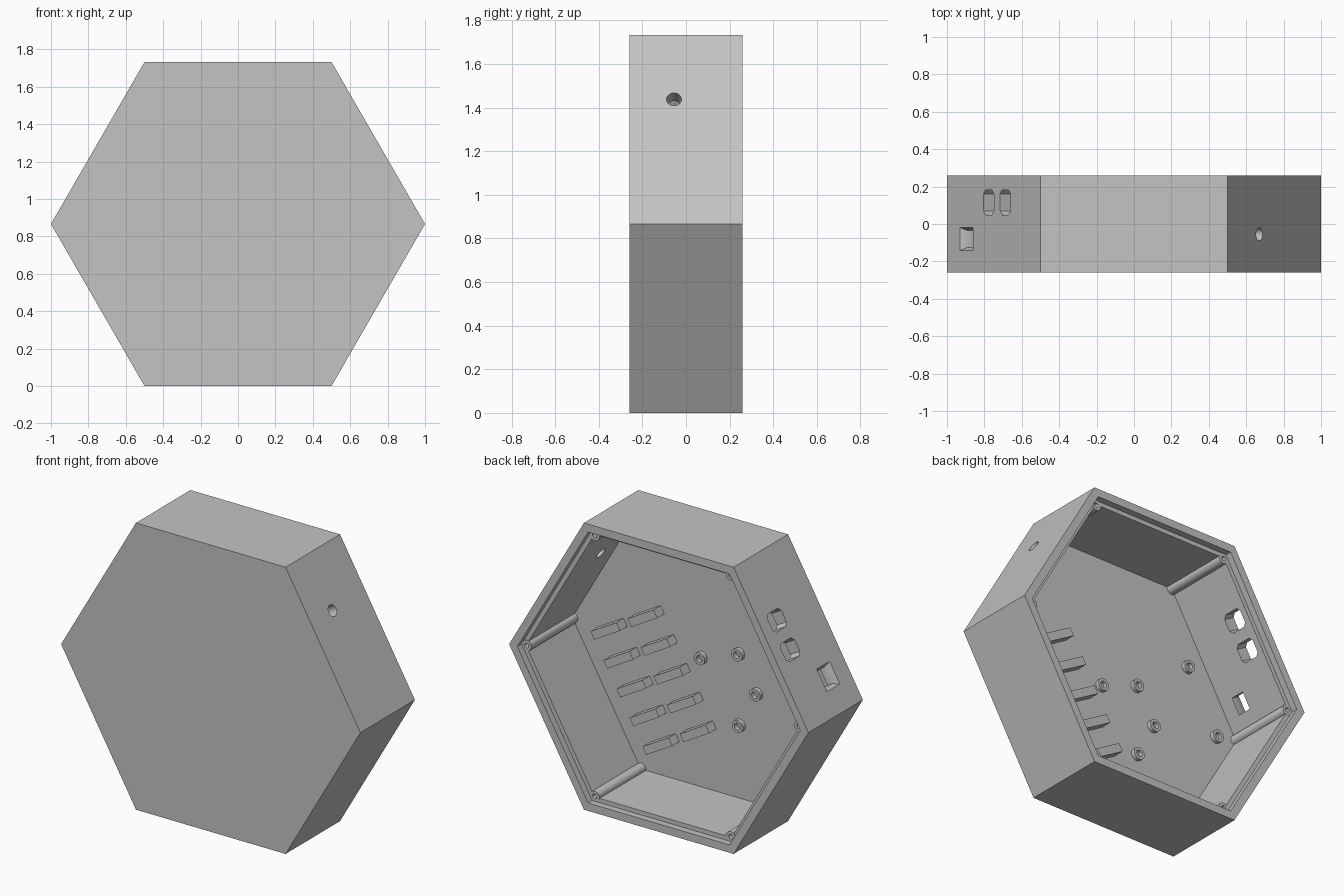
import bpy, bmesh, math
from mathutils import Vector, Matrix

if "Cube" in bpy.data.objects:
    bpy.data.objects.remove(bpy.data.objects["Cube"])

MID = math.sqrt(3) / 2          # height of the hexagon centre
BACK, LEDGE, FLOOR = 0.26, 0.22, -0.222
CAVITY = 0.915                  # corner radius of the inner cavity

grey = bpy.data.materials.new("plain_grey")
grey.use_nodes = True
grey.diffuse_color = (0.55, 0.55, 0.55, 1)
grey.node_tree.nodes["Principled BSDF"].inputs["Base Color"].default_value = (0.55, 0.55, 0.55, 1)


def loft(name, rings, closed=False):
    """Bridge rings of points; cap the ends, or join last to first."""
    bm = bmesh.new()
    loops = [[bm.verts.new(p) for p in ring] for ring in rings]
    n = len(loops[0])
    pairs = list(zip(loops, loops[1:]))
    if closed:
        pairs.append((loops[-1], loops[0]))
    else:
        bm.faces.new(loops[0])
        bm.faces.new(loops[-1])
    for a, b in pairs:
        for i in range(n):
            j = (i + 1) % n
            bm.faces.new((a[i], a[j], b[j], b[i]))
    bmesh.ops.recalc_face_normals(bm, faces=bm.faces)
    mesh = bpy.data.meshes.new(name)
    bm.to_mesh(mesh)
    bm.free()
    mesh.materials.append(grey)
    ob = bpy.data.objects.new(name, mesh)
    bpy.context.collection.objects.link(ob)
    return ob


def circle(x, z, y, r, n=24):
    """Ring of points in a plane facing the back."""
    return [Vector((x + r * math.cos(math.tau * i / n), y, z + r * math.sin(math.tau * i / n)))
            for i in range(n)]


def tube(name, x, z, y0, y1, r, hole):
    return smooth(loft(name, [circle(x, z, y0, r), circle(x, z, y1, r),
                              circle(x, z, y1, hole), circle(x, z, y0, hole)], closed=True))


def smooth(ob):
    bpy.ops.object.select_all(action="DESELECT")
    ob.select_set(True)
    bpy.context.view_layer.objects.active = ob
    bpy.ops.object.shade_smooth_by_angle(angle=math.radians(35))
    return ob


# Hexagonal tray, open at the back, with a stepped rim
profile = [(1, -BACK), (1, BACK), (0.945, BACK), (0.945, LEDGE), (CAVITY, LEDGE), (CAVITY, FLOOR)]
case = loft("case_shell", [circle(0, MID, y, r, 6) for r, y in profile])

cutters = []


def wall_cut(side, x, y, outline, sections):
    """Cutter through a sloping upper wall; sections are (depth, scale)."""
    normal = Vector((side * MID, 0, 0.5))
    along = Vector((-side * 0.5, 0, MID))
    centre = Vector((x, y, MID + (1 - abs(x)) * 2 * MID))
    rings = [[centre - normal * d + along * u * s + Vector((0, v * s, 0)) for u, v in outline]
             for d, s in sections]
    cutters.append(loft("cutter", rings))


def rectangle(w, h, c):
    """Rectangle with chamfered corners, half sizes w and h."""
    return [(w - c, -h), (w, c - h), (w, h - c), (w - c, h),
            (c - w, h), (-w, h - c), (-w, c - h), (c - w, -h)]


# Openings: round cable hole, two chamfered ports, one tapered port
wall_cut(1, 0.67, -0.055, [(p.x, p.z) for p in circle(0, 0, 0, 0.034)], [(-0.05, 1), (0.12, 1)])
for x in (-0.777, -0.688):
    wall_cut(-1, x, 0.115, rectangle(0.055, 0.066, 0.02), [(-0.05, 1), (0.12, 1)])
wall_cut(-1, -0.895, -0.08, [(-0.068, -0.06), (0.068, -0.06), (0.068, 0.06), (-0.068, 0.06)],
         [(-0.01, 1.08), (0.035, 0.75), (0.12, 0.75)])

# Corner screw posts with their holes
corners = [(p.x, p.z) for p in circle(0, MID, 0, 0.91, 6)]
for x, z in corners:
    cutters.append(loft("cutter", [circle(x, z, FLOOR + 0.02, 0.014), circle(x, z, BACK + 0.1, 0.014)]))

for cutter in cutters:
    mod = case.modifiers.new("cut", "BOOLEAN")
    mod.operation = "DIFFERENCE"
    mod.solver = "EXACT"
    mod.object = cutter
bpy.context.view_layer.update()
cut_mesh = bpy.data.meshes.new_from_object(case.evaluated_get(bpy.context.evaluated_depsgraph_get()))
case.modifiers.clear()
case.data = cut_mesh
for cutter in cutters:
    bpy.data.objects.remove(cutter)
smooth(case)

for x, z in corners:
    tube("screw_post", x, z, FLOOR - 0.005, LEDGE + 0.002, 0.032, 0.014)

# Circuit board standoffs on the floor
for x, h in ((0.05, -0.01), (-0.2, 0.08), (-0.32, -0.13), (-0.205, -0.35), (-0.565, 0.335), (-0.77, -0.03)):
    tube("standoff", x, MID + h, FLOOR - 0.005, FLOOR + 0.025, 0.037, 0.02)

# Two slanted columns of five support blocks
long_dir = Vector((-MID, 0, 0.5))
step_dir = Vector((-0.5, 0, -MID))
first = Vector((0.647, 0, MID + 0.015))
for col in range(2):
    for row in range(5):
        c = first + long_dir * 0.286 * col + step_dir * 0.174 * row
        loft("support_block", [[c + long_dir * u * 0.1 + step_dir * v * 0.025 + Vector((0, y, 0))
                                for u, v in ((-1, -1), (1, -1), (1, 1), (-1, 1))]
                               for y in (FLOOR - 0.005, FLOOR + 0.068)])
